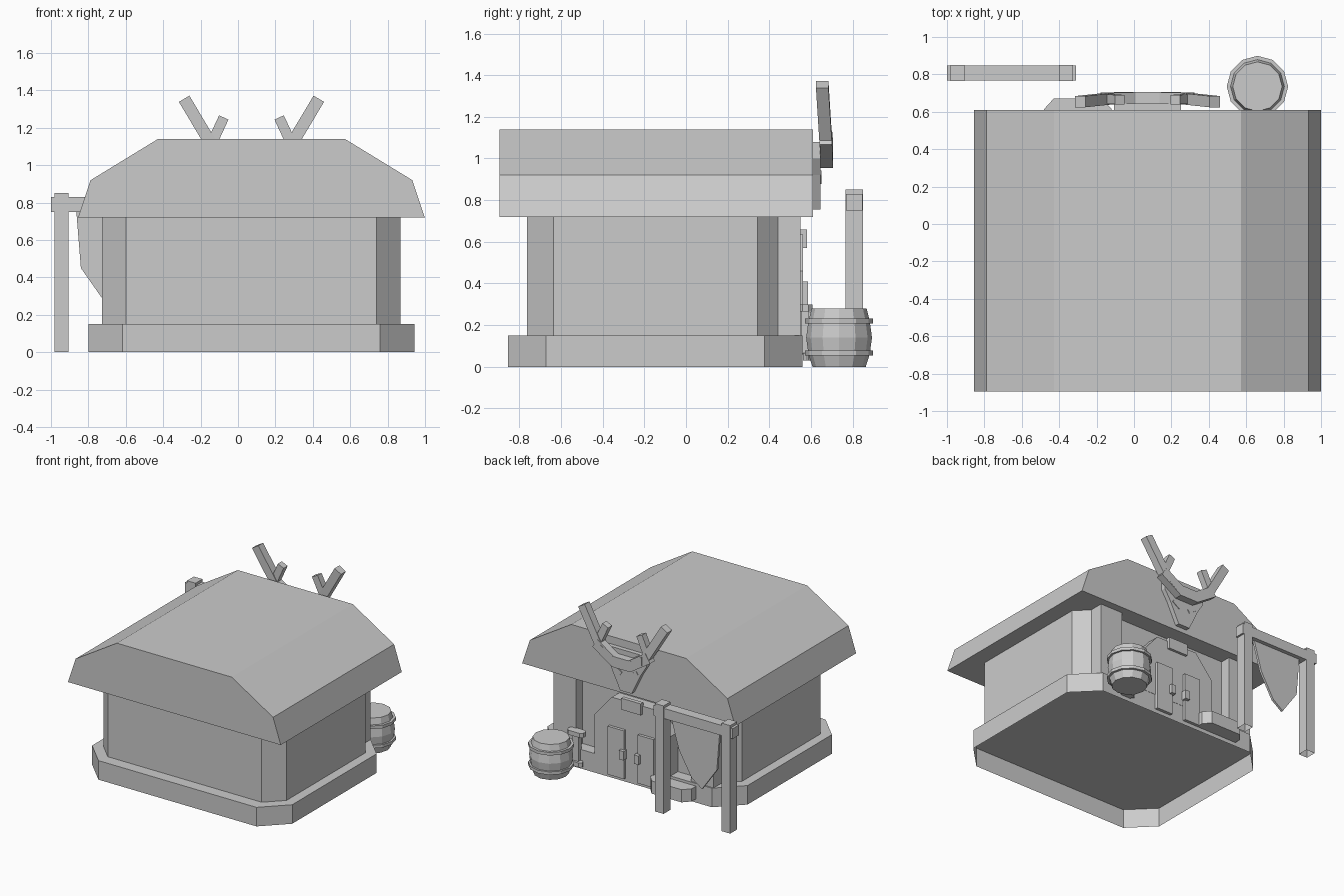
import bpy, bmesh, math
from mathutils import Vector

if "Cube" in bpy.data.objects:
    bpy.data.objects.remove(bpy.data.objects["Cube"])

CX = 0.072  # symmetry line of the hut

grey = bpy.data.materials.new("plain_grey")
grey.use_nodes = True
grey.diffuse_color = (0.6, 0.6, 0.6, 1)
grey.node_tree.nodes["Principled BSDF"].inputs["Base Color"].default_value = (0.6, 0.6, 0.6, 1)


def finish(name, bm):
    bmesh.ops.recalc_face_normals(bm, faces=bm.faces)
    mesh = bpy.data.meshes.new(name)
    bm.to_mesh(mesh)
    bm.free()
    mesh.materials.append(grey)
    obj = bpy.data.objects.new(name, mesh)
    bpy.context.collection.objects.link(obj)
    return obj


def prism(name, outline, axis, lo, hi, open_start=False):
    """Extrude a 2D outline along y (x, z points) or z (x, y points)."""
    bm = bmesh.new()
    place = (lambda a, b, t: (a, t, b)) if axis == "y" else (lambda a, b, t: (a, b, t))
    start = [bm.verts.new(place(a, b, lo)) for a, b in outline]
    end = [bm.verts.new(place(a, b, hi)) for a, b in outline]
    for i in range(len(start)):
        bm.faces.new((start[i - 1], start[i], end[i], end[i - 1]))
    bm.faces.new(end)
    if not open_start:
        bm.faces.new(start)
    return finish(name, bm)


def box(name, x0, x1, y0, y1, z0, z1, open_start=False):
    return prism(name, [(x0, y0), (x1, y0), (x1, y1), (x0, y1)], "z", z0, z1, open_start)


def mirrored(half):
    """Complete a half outline (offset, height) around the centre line."""
    return [(CX + a, b) for a, b in half] + [(CX - a, b) for a, b in reversed(half)]


def octagon(x0, x1, y0, y1, c):
    return [(x0 + c, y0), (x1 - c, y0), (x1, y0 + c), (x1, y1 - c),
            (x1 - c, y1), (x0 + c, y1), (x0, y1 - c), (x0, y0 + c)]


def lathe(name, profile, x, y, sides):
    """Closed solid of stacked rings given as (radius, height)."""
    bm = bmesh.new()
    rings = [[bm.verts.new((x + r * math.cos(math.tau * i / sides),
                            y + r * math.sin(math.tau * i / sides), z))
              for i in range(sides)] for r, z in profile]
    for low, high in zip(rings, rings[1:]):
        for i in range(sides):
            j = (i + 1) % sides
            bm.faces.new((low[i], low[j], high[j], high[i]))
    bm.faces.new(rings[0])
    bm.faces.new(rings[-1])
    return finish(name, bm)


def bar(name, start, end, width, depth):
    """Square-ended beam between two points."""
    a, b = Vector(start), Vector(end)
    side = (b - a).cross(Vector((0, 1, 0))).normalized() * width / 2
    half = Vector((0, depth / 2, 0))
    bm = bmesh.new()
    ends = [[bm.verts.new(p + s) for s in (-side - half, side - half, side + half, half - side)]
            for p in (a, b)]
    for i in range(4):
        j = (i + 1) % 4
        bm.faces.new((ends[0][i], ends[0][j], ends[1][j], ends[1][i]))
    for ring in ends:
        bm.faces.new(ring)
    return finish(name, bm)


# Plinth shell, open underneath, and walls standing on it
prism("plinth", octagon(-0.80, 0.943, -0.855, 0.56, 0.183), "z", 0, 0.15, True)
prism("walls", octagon(-0.727, 0.868, -0.763, 0.47, 0.127), "z", 0.15, 0.73, True)

# Buttresses either side of the entrance
for side, tag in ((1, "left"), (-1, "right")):
    xs = sorted((CX + side * 0.5, CX + side * 0.698))
    box(f"buttress_{tag}", *xs, 0.4, 0.55, 0.15, 0.73, True)

# Roof
prism("roof", mirrored([(0.927, 0.72), (0.86, 0.92), (0.5, 1.14)]), "y", -0.895, 0.61)

# Doorway with two leaves, handles and a plate above
prism("door_arch", mirrored([(0.33, 0.15), (0.33, 0.46), (0.18, 0.635)]), "y", 0.44, 0.562)
box("lintel_plate", CX - 0.085, CX + 0.085, 0.55, 0.582, 0.57, 0.66)
for side, tag in ((1, "left"), (-1, "right")):
    xs = sorted((CX + side * 0.06, CX + side * 0.2))
    box(f"door_leaf_{tag}", *xs, 0.561, 0.585, 0.03, 0.41)
    xs = sorted((CX + side * 0.045, CX + side * 0.085))
    box(f"door_handle_{tag}", *xs, 0.57, 0.61, 0.19, 0.26)

# Low bench beside the door
prism("bench", [(-0.48, 0.561), (-0.48, 0.615), (-0.43, 0.67), (-0.17, 0.67),
                (-0.12, 0.615), (-0.12, 0.561)], "z", 0.03, 0.13)

# Skull trophy on the gable
prism("skull_mount", mirrored([(0.05, 0.755), (0.13, 0.92), (0.18, 1.0), (0.18, 1.08)]),
      "y", 0.58, 0.645)
prism("skull_brow", mirrored([(0.08, 0.955), (0.18, 1.03), (0.18, 1.1), (0.08, 1.04)]),
      "y", 0.64, 0.705)
for side, tag in ((1, "left"), (-1, "right")):
    def at(off, z, y):
        return (CX + side * off, y, z)
    bar(f"antler_root_{tag}", at(0.06, 0.99, 0.675), at(0.23, 1.1, 0.672), 0.08, 0.06)
    bar(f"antler_beam_{tag}", at(0.19, 1.07, 0.672), at(0.36, 1.355, 0.654), 0.065, 0.06)
    bar(f"antler_tine_{tag}", at(0.22, 1.1, 0.67), at(0.148, 1.255, 0.665), 0.055, 0.05)
    bar(f"eye_{tag}", at(0.04, 0.89, 0.645), at(0.1, 0.93, 0.645), 0.03, 0.01)

# Barrel with two hoops
BX, BY = 0.66, 0.735
lathe("barrel", [(0.128, 0), (0.147, 0.06), (0.158, 0.14), (0.147, 0.22),
                 (0.132, 0.28)], BX, BY, 12)
for low, tag in ((0.055, "lower"), (0.208, "upper")):
    lathe(f"barrel_hoop_{tag}", [(0.164, low), (0.164, low + 0.024)], BX, BY, 12)

# Small stand against the buttress
prism("stand_top", octagon(0.48, 0.62, 0.54, 0.608, 0.02), "z", 0.265, 0.3)
box("stand_stem", 0.525, 0.575, 0.551, 0.59, 0.06, 0.27)
prism("stand_foot", octagon(0.49, 0.61, 0.561, 0.608, 0.02), "z", 0.03, 0.065)

# Banner frame, posts open underneath
for x, tag in ((-0.98, "right"), (-0.4, "left")):
    box(f"banner_post_{tag}", x, x + 0.075, 0.765, 0.85, 0, 0.85, True)
box("banner_beam", -1.0, -0.31, 0.768, 0.847, 0.75, 0.83)
prism("banner", [(-0.865, 0.76), (-0.84, 0.45), (-0.71, 0.265), (-0.62, 0.33),
                 (-0.51, 0.52), (-0.44, 0.76)], "y", 0.798, 0.816)
